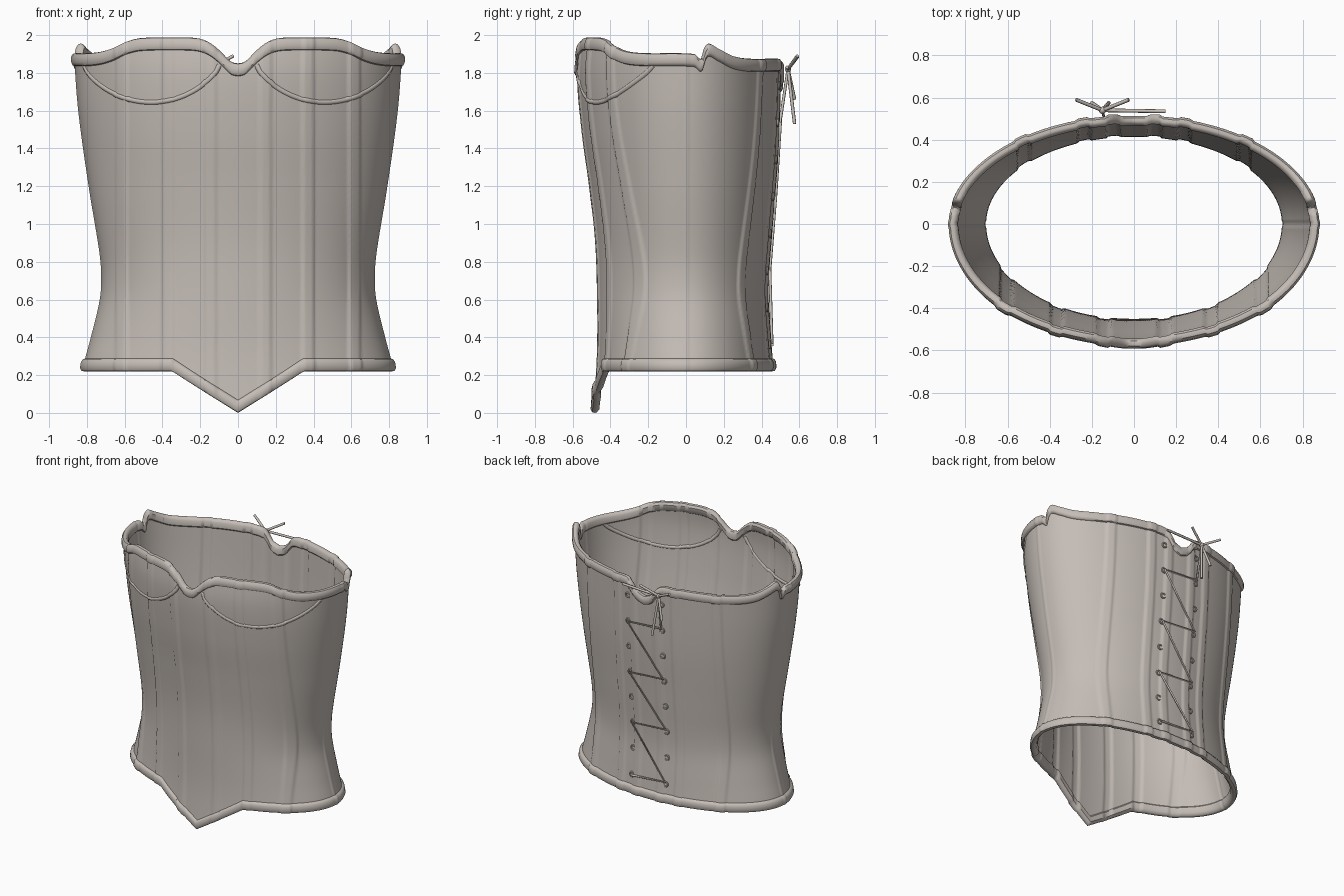
import bpy
from math import sin, cos, asin, pi, radians, degrees, sqrt
from mathutils import Vector

if "Cube" in bpy.data.objects:
    bpy.data.objects.remove(bpy.data.objects["Cube"], do_unlink=True)

fabric = bpy.data.materials.new("warm_grey_fabric")
fabric.use_nodes = True
colour = (0.56, 0.51, 0.47, 1)
fabric.diffuse_color = colour
fabric.node_tree.nodes["Principled BSDF"].inputs["Base Color"].default_value = colour

COLUMNS, ROWS, THICK = 440, 44, 0.018


def spline(table):
    """Smooth interpolation through (position, value) pairs."""
    xs, ys = zip(*table)
    last = len(xs) - 1
    slope = [(ys[min(i + 1, last)] - ys[max(i - 1, 0)]) / (xs[min(i + 1, last)] - xs[max(i - 1, 0)])
             for i in range(last + 1)]

    def value(x):
        x = min(max(x, xs[0]), xs[-1])
        i = 0
        while i < last - 1 and x > xs[i + 1]:
            i += 1
        h = xs[i + 1] - xs[i]
        t = (x - xs[i]) / h
        s = t * t * (3 - 2 * t)
        return (ys[i] * (1 - s) + ys[i + 1] * s
                + h * t * (1 - t) * ((1 - t) * slope[i] - t * slope[i + 1]))
    return value


# Body outline by height: half width, front depth, back depth
half_width = spline([(0, .83), (.22, .82), (.4, .775), (.6, .728), (.72, .72), (.85, .73),
                     (1.2, .787), (1.6, .842), (1.9, .865)])
front_depth = spline([(0, .49), (.3, .47), (.6, .47), (.9, .48), (1.2, .512), (1.5, .553),
                      (1.8, .575), (2, .555)])
back_depth = spline([(.2, .46), (.4, .445), (.65, .432), (1, .455), (1.4, .485), (1.85, .5)])

# Top edge by angle in degrees from centre front
top_edge = spline([(0, 1.85), (2.5, 1.86), (6.6, 1.92), (10, 1.96), (14, 1.982), (20, 1.988),
                   (36, 1.985), (42, 1.97), (48, 1.94), (56, 1.915), (66, 1.905), (95, 1.9),
                   (99.5, 1.875), (101.5, 1.93), (104, 1.955), (110, 1.93), (120, 1.89),
                   (134, 1.875), (168, 1.875), (172, 1.86), (176, 1.79), (180, 1.765)])

FRONT_BONES = (.145, .37, .615)
BACK_BONES = (.1, .24, .53)


def turn(a):
    """Angle from centre front in degrees, the same on both sides."""
    return degrees(min(a % (2 * pi), 2 * pi - a % (2 * pi)))


def bottom_edge(a):
    x = abs(.82 * sin(a))
    return .22 * min(1, x / .35) if cos(a) > 0 else .22


def surface(a, z, out=0.0):
    """Point on the body, with raised boning channels, pushed outward."""
    rx = half_width(z)
    ry = front_depth(z) if cos(a) > 0 else back_depth(z)
    x, y = rx * sin(a), -ry * cos(a)
    ridge = max(0, 1 - (y / .018) ** 2) * .004
    for bone in (FRONT_BONES if cos(a) > 0 else BACK_BONES):
        ridge = max(ridge, .008 * min(1, 2 * max(0, 1 - ((abs(x) - bone) / .034) ** 2)))
    normal = Vector((sin(a) / rx, -cos(a) / ry, 0)).normalized()
    return Vector((x, y, z)) + normal * (out + ridge)


def finish(obj, angle=40):
    obj.data.materials.append(fabric)
    bpy.ops.object.select_all(action="DESELECT")
    obj.select_set(True)
    bpy.context.view_layer.objects.active = obj
    if obj.type == "MESH":
        bpy.ops.object.shade_smooth_by_angle(angle=radians(angle))


def sweep(name, section):
    """Carry a closed section, section(a) -> points, around the body."""
    rings = [section(2 * pi * i / COLUMNS) for i in range(COLUMNS)]
    n = len(rings[0])
    faces = []
    for i in range(COLUMNS):
        j = (i + 1) % COLUMNS
        for k in range(n):
            m = (k + 1) % n
            faces.append((i * n + k, j * n + k, j * n + m, i * n + m))
    mesh = bpy.data.meshes.new(name)
    mesh.from_pydata([p for ring in rings for p in ring], [], faces)
    mesh.update()
    obj = bpy.data.objects.new(name, mesh)
    bpy.context.collection.objects.link(obj)
    finish(obj)


def tube(name, points, radius):
    curve = bpy.data.curves.new(name, "CURVE")
    curve.dimensions = "3D"
    curve.bevel_depth = radius
    curve.bevel_resolution = 2
    curve.use_fill_caps = True
    line = curve.splines.new("POLY")
    line.points.add(len(points) - 1)
    for p, co in zip(line.points, points):
        p.co = (*co, 1)
    line.use_smooth = True
    obj = bpy.data.objects.new(name, curve)
    bpy.context.collection.objects.link(obj)
    finish(obj)


# Body: outer skin up, inner skin down
def body_section(a):
    low, high = bottom_edge(a) + .015, top_edge(turn(a)) - .02
    heights = [low + (high - low) * k / ROWS for k in range(ROWS + 1)]
    return [surface(a, z) for z in heights] + [surface(a, z, -THICK) for z in reversed(heights)]


sweep("corset_body", body_section)

# Rolled bindings along both edges: (outward, distance from edge)
BINDING = [(-THICK, .07), (-.028, .06), (-.03, .02), (-.018, .003), (-.008, 0),
           (.006, .003), (.016, .018), (.017, .05), (.01, .064), (0, .068)]
sweep("top_binding", lambda a: [surface(a, top_edge(turn(a)) - d, o) for o, d in reversed(BINDING)])
sweep("bottom_binding", lambda a: [surface(a, bottom_edge(a) + d, o) for o, d in BINDING])


# Curved seams under the bust
for side, label in ((1, "left"), (-1, "right")):
    points = []
    for i in range(41):
        u = -1 + i / 20
        x, z = .46 + .36 * u, 1.84 - .195 * (1 - u * u) ** .75
        points.append(surface(side * asin(x / half_width(z)), z, -THICK / 2))
    tube(label + "_bust_seam", points, .016)


# Back lacing
def back_point(x, z, out):
    return surface(pi - asin(x / half_width(z)), z, out)


LACE_X = .14
for side, label in ((1, "left"), (-1, "right")):
    for i in range(8):
        z = .36 + .196 * i - (0 if side > 0 else .0)
        bpy.ops.mesh.primitive_torus_add(major_segments=16, minor_segments=8, major_radius=.017,
                                         minor_radius=.006, location=back_point(side * LACE_X, z, .003),
                                         rotation=(pi / 2, 0, 0))
        bpy.context.object.name = label + "_eyelet"
        finish(bpy.context.object)

knot = Vector((-.15, .54, 1.82))
lace = []
for i in range(4):
    z = .36 + .392 * i
    lace += [back_point(LACE_X, z, .016), back_point(-LACE_X, z + .02, .016)]
tube("zigzag_lace", lace + [knot], .008)
tube("top_lace", [knot, Vector((.15, .535, 1.83))], .009)

# Knot and loose ends
bpy.ops.mesh.primitive_uv_sphere_add(segments=16, ring_count=8, radius=.017, location=knot)
bpy.context.object.name = "lace_knot"
finish(bpy.context.object)
for end in ((-.275, .59, 1.885), (-.025, .59, 1.89), (-.12, .575, 1.53), (-.2, .575, 1.66)):
    tube("lace_end", [knot, Vector(end)], .009)
